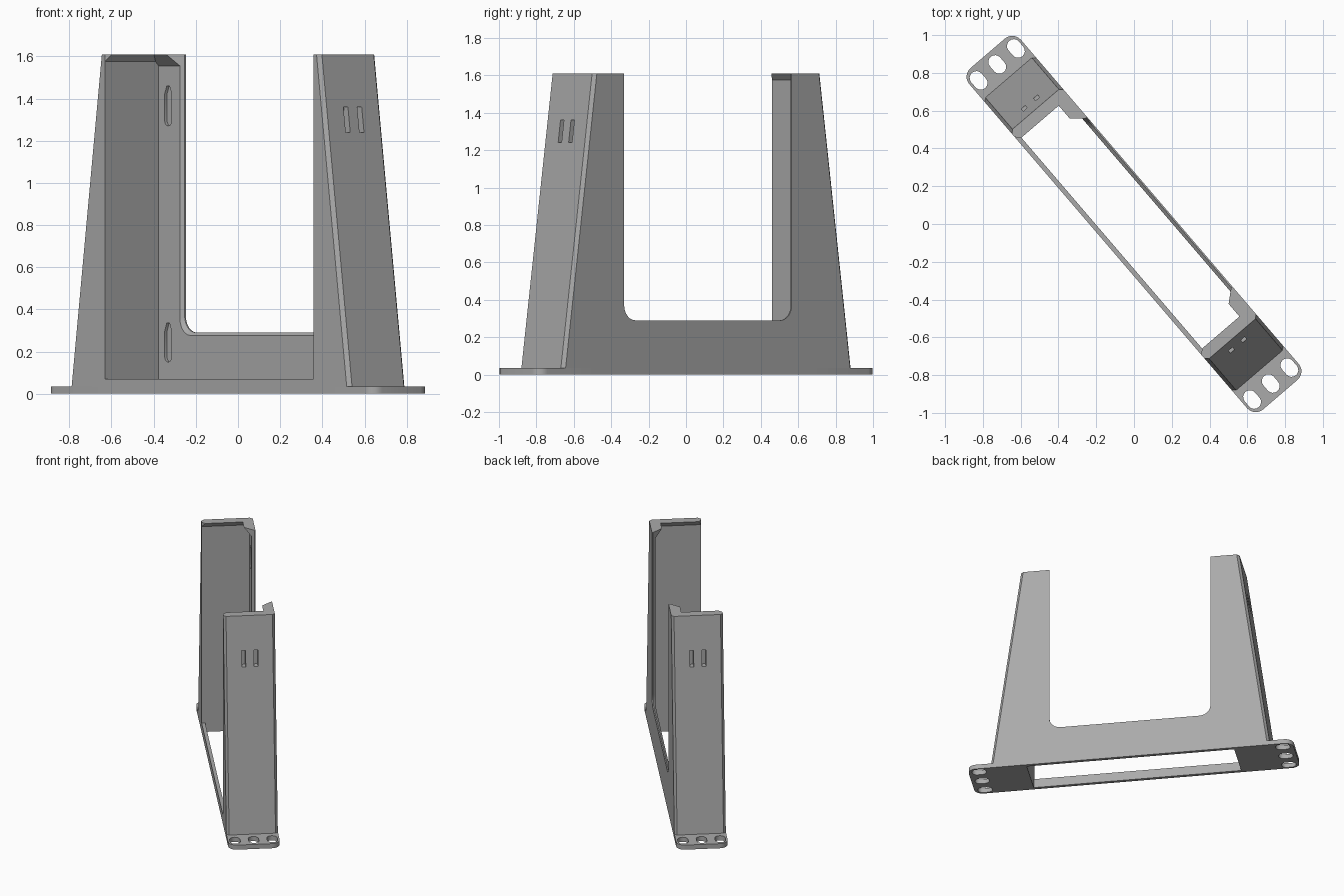
import bpy, bmesh, math
from mathutils import Vector

if "Cube" in bpy.data.objects:
    bpy.data.objects.remove(bpy.data.objects["Cube"])

TURN = math.radians(-49.4)      # whole bracket stands diagonally
HEIGHT, HALF_W, WALL, INNER = 1.61, 0.18, 0.155, 0.76

grey = bpy.data.materials.new("grey_plastic")
grey.diffuse_color = (0.40, 0.40, 0.40, 1)
grey.use_nodes = True
grey.node_tree.nodes["Principled BSDF"].inputs["Base Color"].default_value = grey.diffuse_color


def finish(name, bm, mirror=False):
    bmesh.ops.recalc_face_normals(bm, faces=bm.faces)
    mesh = bpy.data.meshes.new(name)
    bm.to_mesh(mesh)
    bm.free()
    ob = bpy.data.objects.new(name, mesh)
    bpy.context.collection.objects.link(ob)
    mesh.materials.append(grey)
    ob.rotation_euler.z = TURN
    if mirror:
        ob.modifiers.new("mirror", 'MIRROR').use_mirror_merge = False
    return ob


def loft(bm, sections):
    """Skin equal-length point loops and cap both ends."""
    rings = [[bm.verts.new(p) for p in s] for s in sections]
    n = len(rings[0])
    for a, b in zip(rings, rings[1:]):
        for i in range(n):
            j = (i + 1) % n
            bm.faces.new((a[i], a[j], b[j], b[i]))
    bm.faces.new(rings[0])
    bm.faces.new(rings[-1])


def hull(name, points, mirror=False):
    bm = bmesh.new()
    for p in points:
        bm.verts.new(p)
    bmesh.ops.convex_hull(bm, input=bm.verts)
    bmesh.ops.dissolve_limit(bm, angle_limit=0.01, verts=bm.verts, edges=bm.edges)
    return finish(name, bm, mirror)


def box(name, a, b, mirror=False):
    return hull(name, [(x, y, z) for x in (a[0], b[0]) for y in (a[1], b[1])
                       for z in (a[2], b[2])], mirror)


def arc(cx, cy, r, start, end, n=6):
    return [(cx + r * math.cos(math.radians(start + (end - start) * i / n)),
             cy + r * math.sin(math.radians(start + (end - start) * i / n)))
            for i in range(n + 1)]


def cut(ob, cutter):
    cutter.hide_render = True
    mod = ob.modifiers.new("cut", 'BOOLEAN')
    mod.object, mod.operation, mod.solver = cutter, 'DIFFERENCE', 'EXACT'
    if len(ob.modifiers) > 1:           # cut before mirroring
        ob.modifiers.move(len(ob.modifiers) - 1, 0)
    bpy.context.view_layer.objects.active = ob
    bpy.context.view_layer.update()
    bpy.ops.object.modifier_apply(modifier=mod.name)
    bpy.data.objects.remove(cutter)


def u_profile(d):
    """U outline in length and height, opening widened by d."""
    side, floor, r = 0.59 + d, 0.29 - d, 0.08
    right = arc(side - r, floor + r, r, -90, 0) + [(side, HEIGHT), (INNER, HEIGHT), (INNER, 0)]
    return right + [(-x, z) for x, z in reversed(right)]


# back panel: U-shaped wall with a chamfered inside rim
bm = bmesh.new()
loft(bm, [[(x, y, z) for x, z in u_profile(d)]
          for y, d in ((HALF_W, 0), (0.172, 0), (WALL, 0.014))])
panel = finish("back_panel", bm)

# shallow pointed pockets on the inside of the back panel
for z0, z1 in ((0.15, 0.335), (1.27, 1.46)):
    outline = arc(0.69, z0 + 0.026, 0.026, 180, 360) + \
        [(0.716, z1 - 0.04), (0.70, z1), (0.68, z1), (0.664, z1 - 0.04)]
    cut(panel, hull("pocket_cutter", [(x, y, z) for x, z in outline
                                      for y in (0.13, 0.17)], True))

# front rail
box("front_rail", (-INNER, -HALF_W, 0), (INNER, -WALL, 0.07))

# end walls: vertical inside, sloping outside, chamfered corners
bm = bmesh.new()
c = 0.018
loft(bm, [[(INNER, -HALF_W, z), (u - c, -HALF_W, z), (u, c - HALF_W, z),
           (u, HALF_W - c, z), (u - c, HALF_W, z), (INNER, HALF_W, z)]
          for z, u in ((0.035, 1.02), (HEIGHT, 0.80))])
wall = finish("end_wall", bm, True)
for v in (-0.043, 0.043):
    cut(wall, box("tie_slot_cutter", (0.805, v - 0.014, 1.24), (0.95, v + 0.014, 1.36)))

# mounting feet with three slotted holes each
r = 0.06
foot = [(INNER, -HALF_W)] + arc(1.19 - r, r - HALF_W, r, -90, 0) + \
    arc(1.19 - r, HALF_W - r, r, 0, 90) + [(INNER, HALF_W)]
feet = hull("mounting_foot", [(x, y, z) for x, y in foot for z in (0, 0.035)], True)
for v in (-0.13, 0, 0.13):
    slot = arc(1.095, v, 0.036, 90, 270, 8) + arc(1.13, v, 0.036, -90, 90, 8)
    cut(feet, hull("hole_cutter", [(x, y, z) for x, y in slot for z in (-0.05, 0.1)]))

# top lips overhanging the inside, undersides sloped
hull("end_lip", [(INNER, -HALF_W, HEIGHT), (0.735, -0.157, HEIGHT), (0.735, WALL, HEIGHT),
                 (INNER, WALL, HEIGHT), (INNER, -HALF_W, 1.575), (INNER, WALL, 1.575)], True)
hull("side_lip", [(INNER, WALL, HEIGHT), (INNER, 0.105, HEIGHT), (0.647, 0.105, HEIGHT),
                  (0.604, WALL, HEIGHT), (INNER, WALL, 1.555), (0.604, WALL, 1.555)], True)

# smooth only the rounded corners
for ob in bpy.data.objects:
    ob.select_set(True)
    bpy.context.view_layer.objects.active = ob
bpy.ops.object.shade_smooth_by_angle(angle=math.radians(30))
